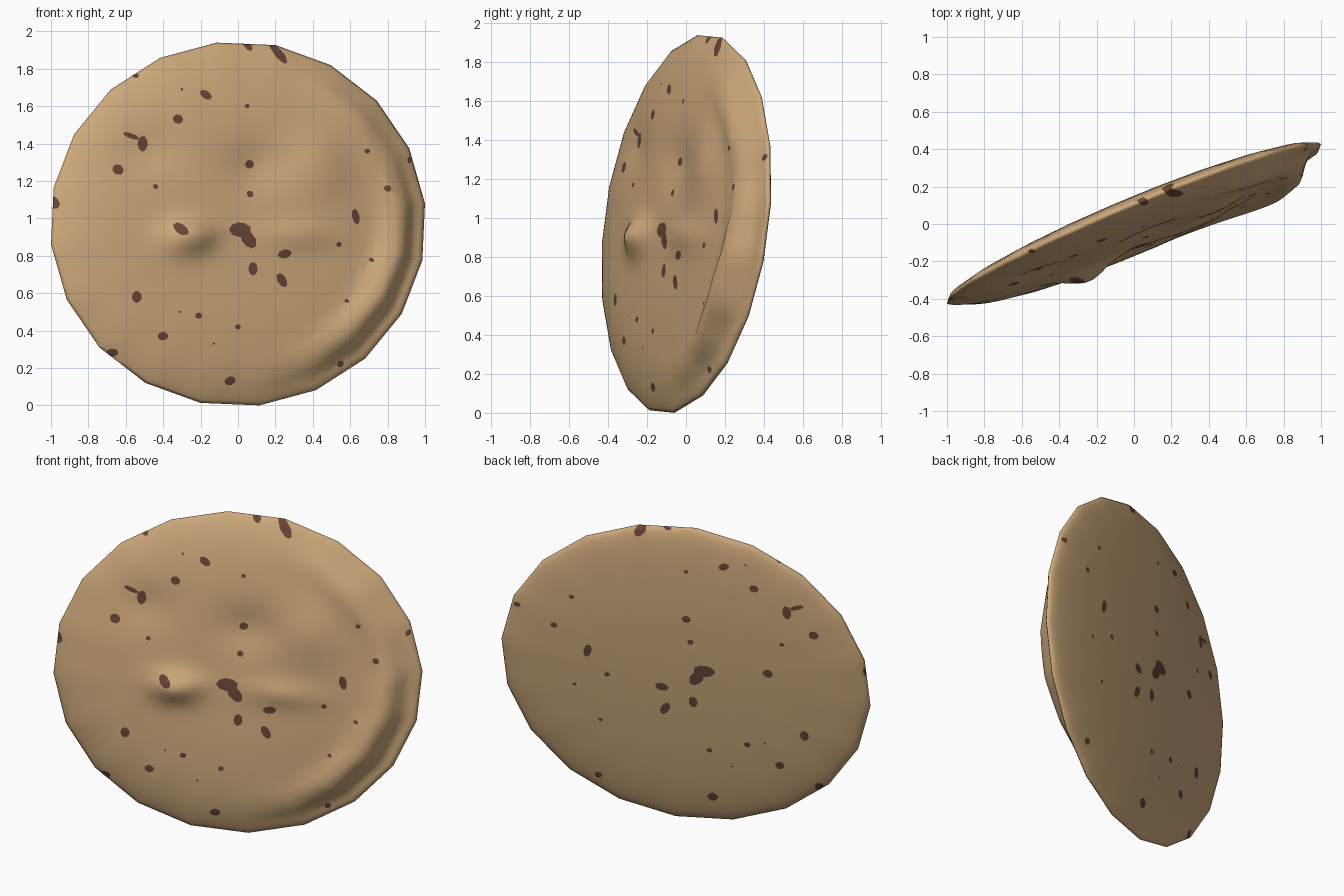
import bpy
import bmesh
import math
import random
from mathutils import Vector, Matrix

random.seed(3)
cube = bpy.data.objects.get("Cube")
if cube:
    bpy.data.objects.remove(cube, do_unlink=True)

# Tilted resting plane: y = SLOPE_X * x + SLOPE_Z * z
SLOPE_X, SLOPE_Z = 0.415, 0.11
NORMAL = Vector((SLOPE_X, -1, SLOPE_Z)).normalized()
HALF_WIDTH, HALF_HEIGHT, CENTRE_Z = 1.006, 0.976, 0.97
SIDES, SPLIT, PHASE = 20, 4, math.radians(6.5)
# Chips run slantwise through the disc, this far sideways per unit of depth
SLANT = Vector((0.42, -0.55, 1))


def make_material(name, colour):
    mat = bpy.data.materials.new(name)
    mat.use_nodes = True
    mat.diffuse_color = colour
    mat.node_tree.nodes["Principled BSDF"].inputs["Base Color"].default_value = colour
    return mat


def bell(value, width):
    return math.exp(-(value / width) ** 2)


def outline(step):
    """Point on the straight-sided rim; corners are joined by even steps."""
    corner, part = divmod(step, SPLIT)

    def corner_at(i):
        angle = PHASE + i * math.tau / SIDES
        return Vector((HALF_WIDTH * math.cos(angle), HALF_HEIGHT * math.sin(angle)))
    return corner_at(corner).lerp(corner_at(corner + 1), part / SPLIT)


# Lumps on the front: x, height, x width, height width, amount
LUMPS = [
    (-0.31, -0.08, 0.13, 0.09, 0.075),
    (0.27, -0.07, 0.2, 0.08, 0.025),
    (0.05, 0.3, 0.15, 0.13, -0.03),
    (0.4, 0.3, 0.15, 0.2, 0.03),
    (-0.52, 0.38, 0.16, 0.13, -0.025),
]


def front_depth(x, z, r):
    """Domed face with a lumpy middle and a folded lip on one side."""
    depth = 0.112 * (1 - r ** 4) ** 0.8
    for lx, lz, wx, wz, amount in LUMPS:
        depth += amount * bell(x - lx, wx) * bell(z - lz, wz)
    angle = math.atan2(z, x)
    lower_lip, upper_lip = bell(angle + 0.4, 0.6), bell(angle - 0.75, 0.35)
    depth += (0.08 * lower_lip + 0.035 * upper_lip) * bell(r - 0.82, 0.08)
    depth -= 0.03 * lower_lip * bell(r - 0.93, 0.035)
    return max(depth, 0.0)


def back_depth(r):
    return -0.1 * math.sqrt(1 - r * r)


# Rings from the front middle, over the rim, to the back middle
front_rings = [i / 20 for i in range(1, 18)] + [0.88, 0.91, 0.94, 0.965, 0.985]
back_rings = [0.99, 0.97, 0.94, 0.9, 0.84, 0.76, 0.66, 0.54, 0.4, 0.2]
stations = [(r, True) for r in front_rings] + [(1, True)] + [(r, False) for r in back_rings]

bm = bmesh.new()
count = SIDES * SPLIT
loops = []
for r, is_front in stations:
    loop = []
    for s in range(count):
        p = outline(s) * r
        w = front_depth(p.x, p.y, r) if is_front else back_depth(r)
        loop.append(bm.verts.new((p.x, p.y, w)))
    loops.append(loop)
front_middle = bm.verts.new((0, 0, front_depth(0, 0, 0)))
back_middle = bm.verts.new((0, 0, back_depth(0)))
for s in range(count):
    t = (s + 1) % count
    bm.faces.new((front_middle, loops[0][s], loops[0][t]))
    bm.faces.new((back_middle, loops[-1][t], loops[-1][s]))
    for inner, outer in zip(loops, loops[1:]):
        bm.faces.new((inner[s], outer[s], outer[t], inner[t]))


def cut_chip(x, z, long_radius, short_radius, turn):
    """Cut an uneven patch through both faces and give it the chip colour."""
    middle = Vector((x, z, 0))
    for _ in range(4):
        r = min(math.hypot(middle.x / HALF_WIDTH, middle.y / HALF_HEIGHT), 1)
        lift = front_depth(middle.x, middle.y, r)
        middle = Vector((x - NORMAL.x * lift, z - NORMAL.z * lift, lift))
    inside = []
    for f in bm.faces:
        offsets = [v.co - middle - SLANT * (v.co.z - lift) for v in f.verts]
        if all(min(o[k] for o in offsets) < long_radius * 1.2
               and max(o[k] for o in offsets) > -long_radius * 1.2 for k in (0, 1)):
            inside.append(f)
    spin = Matrix.Rotation(math.radians(turn), 3, "Z")
    sides = 9
    for i in range(sides):
        a = math.tau * (i + random.uniform(-0.2, 0.2)) / sides
        point = middle + spin @ Vector((long_radius * math.cos(a), short_radius * math.sin(a), 0))
        facing = spin @ Vector((math.cos(a) / long_radius, math.sin(a) / short_radius, 0))
        facing.z = -facing.dot(SLANT)
        facing.normalize()
        geom = set(inside)
        for f in inside:
            geom.update(f.verts)
            geom.update(f.edges)
        result = bmesh.ops.bisect_plane(bm, geom=list(geom), dist=1e-6,
                                        plane_co=point, plane_no=facing)
        inside = [f for f in result["geom"] if isinstance(f, bmesh.types.BMFace)
                  and (f.calc_center_median() - point).dot(facing) < 0]
        if not inside:
            return
    for f in inside:
        f.material_index = 1


# Round chips: x, z, radius
ROUND_CHIPS = [
    (-.3, .94, .025), (.06, 1.29, .022), (.065, 1.13, .016), (-.44, 1.17, .012),
    (.05, 1.6, .011), (-.32, 1.53, .023), (-.64, 1.26, .025), (-.4, .37, .023),
    (-.21, .48, .016), (0, .42, .014), (-.04, .13, .026), (.55, .22, .018),
    (.58, .56, .01), (.54, .86, .014), (.71, .78, .01), (.8, 1.16, .016),
    (.69, 1.36, .013), (.92, 1.31, .016), (.06, 1.92, .02), (-.55, 1.77, .017),
    (-.67, .28, .024), (-.3, 1.69, .006), (-.31, .5, .006), (-.13, .33, .006),
]
# Long chips: x, z, long radius, short radius, turn
LONG_CHIPS = [
    (.01, .94, .055, .036, 0), (.055, .89, .055, .032, -55),
    (.08, .73, .034, .023, 90), (.25, .81, .034, .024, 10),
    (.235, .67, .04, .022, -60), (-.17, 1.66, .03, .02, -30),
    (-.51, 1.4, .04, .024, 90), (-.57, 1.44, .04, .013, -20),
    (-.54, .58, .031, .023, 90), (.63, 1.01, .04, .02, -75),
    (.22, 1.88, .05, .024, -55), (-.98, 1.08, .03, .02, 90),
]
for cx, cz, radius in ROUND_CHIPS:
    cut_chip(cx, cz - CENTRE_Z, radius * 1.05, radius, 0)
for cx, cz, long_radius, short_radius, turn in LONG_CHIPS:
    cut_chip(cx, cz - CENTRE_Z, long_radius, short_radius, turn)

# Lean the flat disc onto its resting plane
lean = Matrix(((1, 0, NORMAL.x, 0),
               (SLOPE_X, SLOPE_Z, NORMAL.y, 0),
               (0, 1, NORMAL.z, CENTRE_Z),
               (0, 0, 0, 1)))
bm.transform(lean)
bmesh.ops.recalc_face_normals(bm, faces=bm.faces)
for f in bm.faces:
    f.smooth = True

mesh = bpy.data.meshes.new("baked_disc")
bm.to_mesh(mesh)
bm.free()
mesh.materials.append(make_material("golden dough", (0.62, 0.40, 0.20, 1)))
mesh.materials.append(make_material("dark chip", (0.14, 0.06, 0.04, 1)))
disc = bpy.data.objects.new("baked_disc", mesh)
bpy.context.collection.objects.link(disc)
